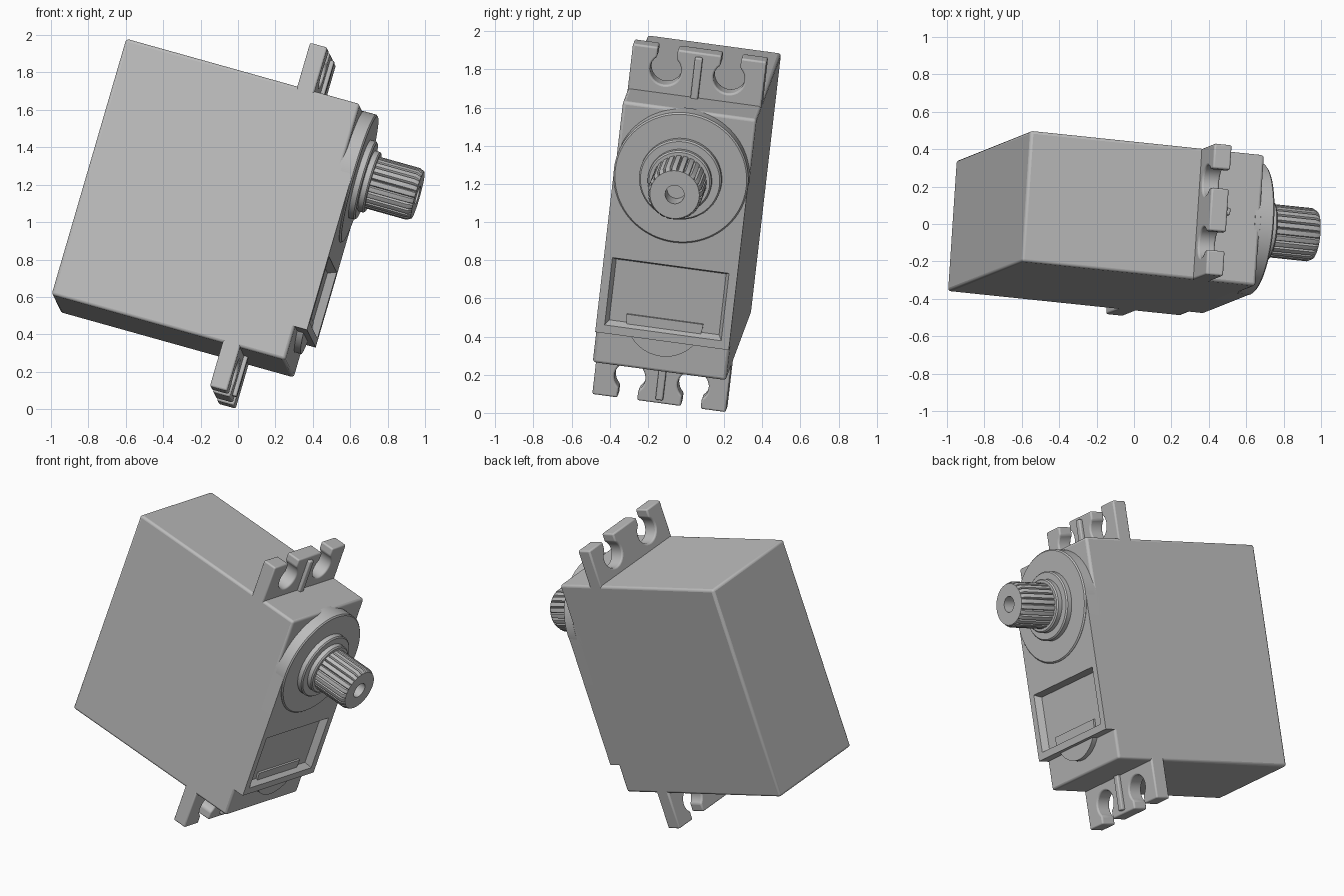
import bpy, bmesh
from math import sin, cos, pi, radians, asin
from mathutils import Matrix, Vector

old = bpy.data.objects.get("Cube")
if old:
    bpy.data.objects.remove(old)

# Single plastic colour
GREY = (0.5, 0.5, 0.5, 1)
plastic = bpy.data.materials.new("grey_plastic")
plastic.use_nodes = True
plastic.diffuse_color = GREY
plastic.node_tree.nodes["Principled BSDF"].inputs["Base Color"].default_value = GREY

# Tilted part frame: x = shaft direction, y = width, z = length; origin at back centre
depth_axis = Vector((0.958, -0.10, -0.268)).normalized()
length_axis = Vector((0.2786, 0.111, 0.954))
width_axis = length_axis.cross(depth_axis).normalized()
length_axis = depth_axis.cross(width_axis)
FRAME = Matrix((depth_axis, width_axis, length_axis)).transposed().to_4x4()
FRAME.translation = (-0.775, 0.07, 1.25)

HALF_W, HALF_L, FRONT, PLATE = 0.354, 0.718, 1.305, 1.372
SHAFT_Z = 0.368


def finish(name, bm, bevel=0):
    bmesh.ops.recalc_face_normals(bm, faces=bm.faces)
    mesh = bpy.data.meshes.new(name)
    bm.to_mesh(mesh)
    bm.free()
    mesh.materials.append(plastic)
    mesh.shade_smooth()
    mesh.set_sharp_from_angle(angle=radians(35))
    obj = bpy.data.objects.new(name, mesh)
    bpy.context.collection.objects.link(obj)
    obj.matrix_world = FRAME
    if bevel:
        mod = obj.modifiers.new("rounded_edges", "BEVEL")
        mod.width, mod.segments = bevel, 3
        mod.limit_method, mod.angle_limit = "ANGLE", radians(40)
    return obj


def prism(name, outline, x0, x1, bevel=0):
    """Extrude a (y, z) outline along the shaft direction."""
    bm = bmesh.new()
    face = bm.faces.new([bm.verts.new((x0, y, z)) for y, z in outline])
    ext = bmesh.ops.extrude_face_region(bm, geom=[face])
    moved = [v for v in ext["geom"] if isinstance(v, bmesh.types.BMVert)]
    bmesh.ops.translate(bm, verts=moved, vec=(x1 - x0, 0, 0))
    return finish(name, bm, bevel)


def arc(y, z, r, a0, a1, n=24):
    return [(y + r * cos(a0 + (a1 - a0) * i / n), z + r * sin(a0 + (a1 - a0) * i / n))
            for i in range(n + 1)]


def rect(w, z0, z1):
    return [(-w, z0), (w, z0), (w, z1), (-w, z1)]


def turned(name, profile, segments=72, groove_every=0, groove=0.013):
    """Revolve (radius, x) points about the shaft; the widest rings may be grooved."""
    bm = bmesh.new()
    widest = max(r for r, x in profile)
    rings = []
    for r, x in profile:
        ring = []
        for i in range(segments):
            cut = groove if groove_every and r == widest and i % groove_every == 0 else 0
            a = 2 * pi * i / segments
            ring.append(bm.verts.new((x, (r - cut) * cos(a), SHAFT_Z + (r - cut) * sin(a))))
        rings.append(ring)
    for a, b in zip(rings, rings[1:]):
        for i in range(segments):
            j = (i + 1) % segments
            bm.faces.new((a[i], a[j], b[j], b[i]))
    bm.faces.new(rings[0])
    bm.faces.new(rings[-1])
    return finish(name, bm)


# Main case
prism("case", rect(HALF_W, -HALF_L, HALF_L), 0, FRONT, bevel=0.016)

# Raised front: rounded upper plate and recessed label panel below it
split = -0.07
prism("front_plate", [(-HALF_W, split), (HALF_W, split)]
      + arc(0, SHAFT_Z, HALF_W, 0, pi, 48), FRONT - 0.03, PLATE)

bm = bmesh.new()
bmesh.ops.create_cube(bm, size=1)
low = -0.53
bmesh.ops.scale(bm, verts=bm.verts, vec=(PLATE - FRONT + 0.03, 2 * HALF_W, split - low))
bmesh.ops.translate(bm, verts=bm.verts,
                    vec=((PLATE + FRONT - 0.03) / 2, 0, (split + low) / 2))
panel = [max(bm.faces, key=lambda f: f.calc_center_median().x)]
bmesh.ops.inset_region(bm, faces=panel, thickness=0.045, use_even_offset=True)
bmesh.ops.inset_region(bm, faces=panel, thickness=0.018, depth=-0.045, use_even_offset=True)
finish("label_panel", bm)

# Half-round boss under the panel
prism("lower_boss", arc(0, -0.42, 0.203, pi, 2 * pi, 32), FRONT - 0.03, 1.34)

# Output boss, collars and splined shaft
turned("output_boss", [(0.355, FRONT), (0.355, 1.374), (0.347, 1.382)], 96)
turned("outer_collar", [(0.217, 1.36), (0.217, 1.412), (0.209, 1.42)])
turned("inner_collar", [(0.168, 1.40), (0.168, 1.448), (0.16, 1.456)])
turned("splined_shaft", [(0.143, 1.44), (0.143, 1.68), (0.13, 1.705),
                         (0.05, 1.705), (0.05, 1.6)], 144, groove_every=6)

# Mounting ears with keyhole slots and a centre rib, one at each end
EAR_END, HOLE_Z, HOLE_R, SLOT = 0.963, 0.845, 0.082, 0.052
mouth = asin(SLOT / HOLE_R)
for side, s in (("top", 1), ("bottom", -1)):
    outline = [(-HALF_W, 0.69), (HALF_W, 0.69), (HALF_W, EAR_END)]
    for y in (0.168, -0.168):
        outline.append((y + SLOT, EAR_END))
        outline += arc(y, HOLE_Z, HOLE_R, pi / 2 - mouth, mouth - 1.5 * pi)
        outline.append((y - SLOT, EAR_END))
    outline.append((-HALF_W, EAR_END))
    prism(side + "_ear", [(y, s * z) for y, z in outline], 0.955, 1.052, bevel=0.01)
    prism(side + "_ear_rib", [(y, s * z) for y, z in rect(0.02, 0.70, 0.94)],
          1.04, 1.075, bevel=0.008)
